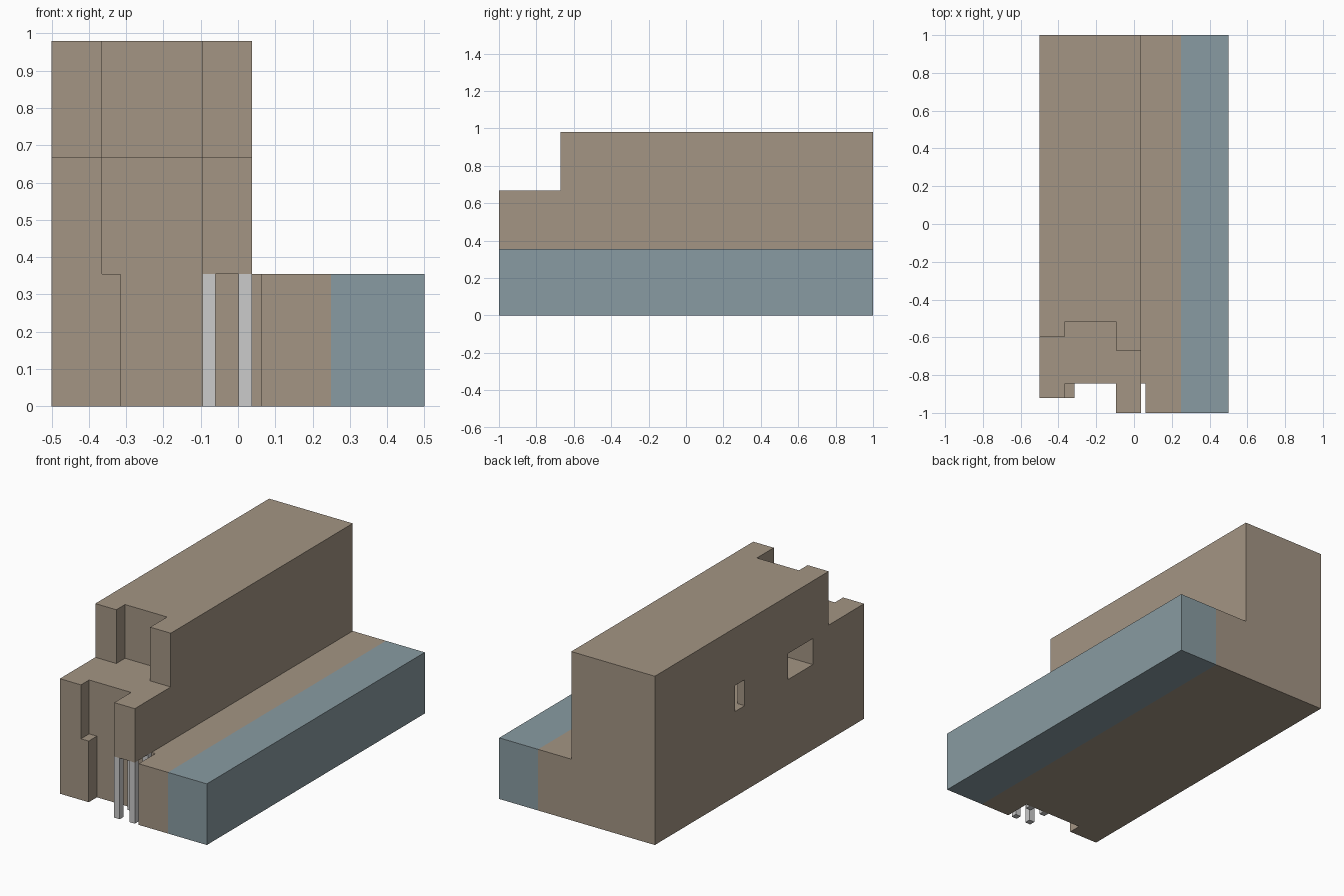
import bpy, bmesh

if "Cube" in bpy.data.objects:
    bpy.data.objects.remove(bpy.data.objects["Cube"])


def material(name, rgb):
    m = bpy.data.materials.new(name)
    m.diffuse_color = (*rgb, 1)
    m.use_nodes = True
    m.node_tree.nodes["Principled BSDF"].inputs["Base Color"].default_value = m.diffuse_color
    return m


BROWN = material("brown_wall", (0.37, 0.30, 0.23))
BLUE = material("blue_wall", (0.25, 0.33, 0.36))


def prism(name, plan, z0, z1, mat=None):
    """Extrude a counter-clockwise floor plan from z0 to z1."""
    bm = bmesh.new()
    base = bm.faces.new([bm.verts.new((x, y, z0)) for x, y in plan])
    ext = bmesh.ops.extrude_face_region(bm, geom=[base], use_keep_orig=True)
    verts = [g for g in ext["geom"] if isinstance(g, bmesh.types.BMVert)]
    bmesh.ops.translate(bm, verts=verts, vec=(0, 0, z1 - z0))
    bmesh.ops.recalc_face_normals(bm, faces=bm.faces[:])
    me = bpy.data.meshes.new(name)
    bm.to_mesh(me)
    bm.free()
    ob = bpy.data.objects.new(name, me)
    bpy.context.collection.objects.link(ob)
    if mat:
        me.materials.append(mat)
    return ob


def box(name, x0, x1, y0, y1, z0, z1, mat=None):
    return prism(name, [(x0, y0), (x1, y0), (x1, y1), (x0, y1)], z0, z1, mat)


def upper_plan(left, middle, right):
    """Upper storey plan with a three-step front."""
    return [(-0.5, left), (-0.365, left), (-0.365, middle), (-0.095, middle),
            (-0.095, right), (0.037, right), (0.037, 1), (-0.5, 1)]


Z1, Z2, Z3 = 0.355, 0.668, 0.98

# Ground storey with recessed entrance, and the blue side wing
prism("ground_storey",
      [(-0.5, -0.92), (-0.315, -0.92), (-0.315, -0.845), (0.062, -0.845),
       (0.062, -1), (0.25, -1), (0.25, 1), (-0.5, 1)], 0, Z1, BROWN)
box("side_wing", 0.25, 0.5, -1, 1, 0, Z1, BLUE)

# Stepped upper storeys
middle = prism("middle_storey", upper_plan(-0.92, -0.845, -1), Z1, Z2, BROWN)
prism("top_storey", upper_plan(-0.595, -0.515, -0.67), Z2, Z3, BROWN)

# Long window opening cut into the left wall
W0, W1 = 0.494, 0.645
cutter = box("window_cutter", -0.6, -0.3, -0.45, 0.45, W0, W1, BROWN)
cutter.hide_render = True
mod = middle.modifiers.new("window_opening", 'BOOLEAN')
mod.operation = 'DIFFERENCE'
mod.solver = 'EXACT'
mod.object = cutter
bpy.context.view_layer.objects.active = middle
bpy.ops.object.modifier_apply(modifier=mod.name)
bpy.data.objects.remove(cutter)

# Infill panels in the opening
for i, (y0, y1) in enumerate([(0.265, 0.45), (-0.22, 0.175)], 1):
    box(f"window_panel_{i}", -0.5, -0.455, y0, y1, W0, W1, BROWN)

# Square columns under the overhang
S = 0.035
for row, y in (("front", -1), ("back", -0.88)):
    for side, x in (("left", -0.095), ("right", 0.002)):
        box(f"{row}_{side}_column", x, x + S, y, y + S, 0, Z1)
